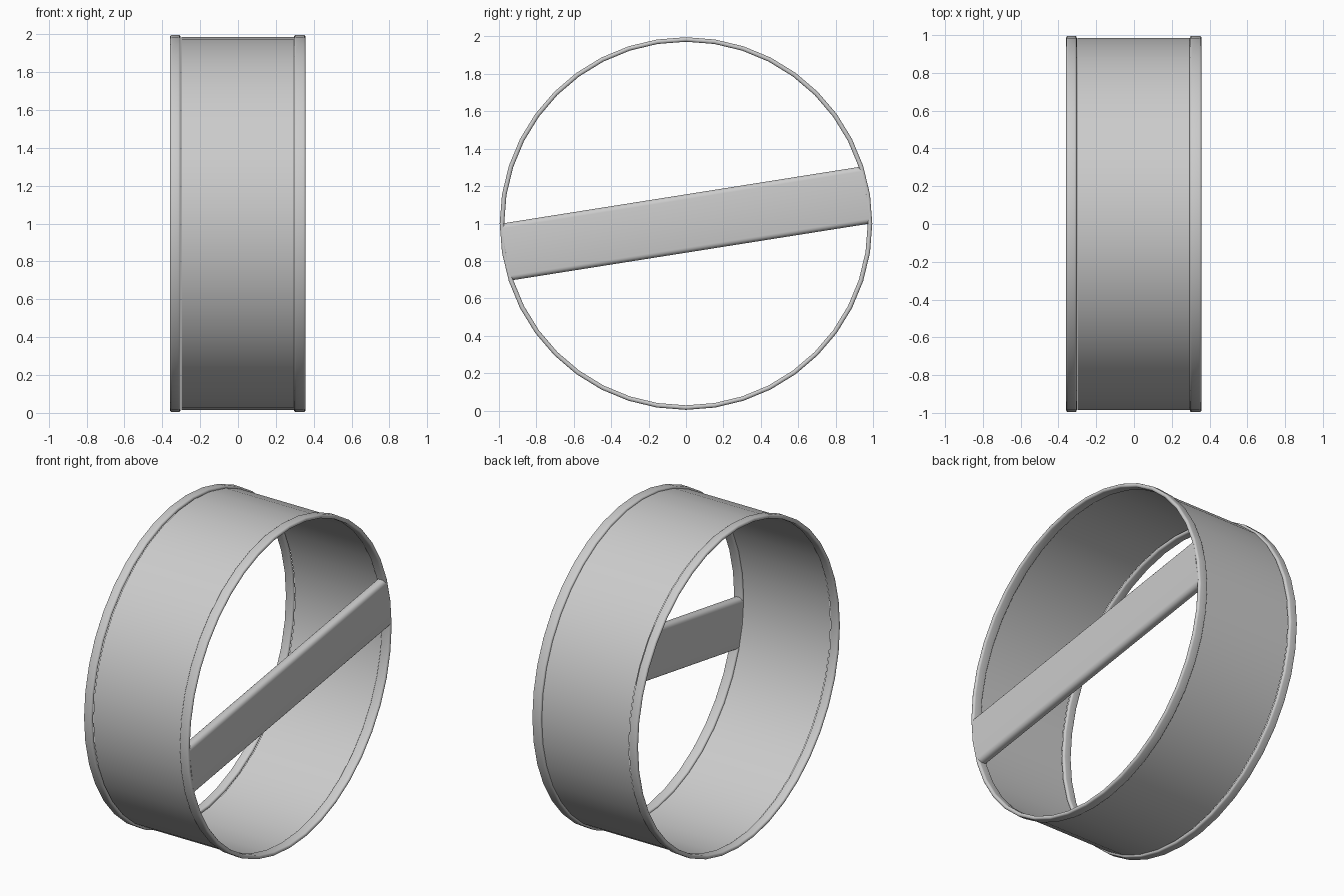
import bpy, bmesh, math

if "Cube" in bpy.data.objects:
    bpy.data.objects.remove(bpy.data.objects["Cube"])

SIDES = 40
CZ = 1.0


def finish(name, bm, angle=40):
    bmesh.ops.recalc_face_normals(bm, faces=bm.faces)
    me = bpy.data.meshes.new(name)
    bm.to_mesh(me)
    bm.free()
    ob = bpy.data.objects.new(name, me)
    bpy.context.collection.objects.link(ob)
    bpy.context.view_layer.objects.active = ob
    ob.select_set(True)
    bpy.ops.object.shade_smooth_by_angle(angle=math.radians(angle))
    ob.select_set(False)
    return ob


def rounded_rect(cx, cy, w, h, r, n=4):
    pts = []
    for k, (sx, sy) in enumerate([(1, 1), (-1, 1), (-1, -1), (1, -1)]):
        for i in range(n + 1):
            a = math.pi / 2 * (k + i / n)
            pts.append((cx + sx * (w / 2 - r) + r * math.cos(a),
                        cy + sy * (h / 2 - r) + r * math.sin(a)))
    return pts


def revolve(name, profile, closed):
    # spin an (x, radius) profile around the x axis
    bm = bmesh.new()
    rings = []
    for s in range(SIDES):
        a = 2 * math.pi * s / SIDES
        rings.append([bm.verts.new((x, r * math.cos(a), CZ + r * math.sin(a)))
                      for x, r in profile])
    n = len(profile)
    for s in range(SIDES):
        p, q = rings[s], rings[(s + 1) % SIDES]
        for i in range(n if closed else n - 1):
            j = (i + 1) % n
            bm.faces.new((p[i], p[j], q[j], q[i]))
    return finish(name, bm)


# thin open wall
revolve("drum_wall", [(-0.298, 0.984), (0.298, 0.984)], False)

# rounded rims at both ends
for name, x in (("left_rim", -0.331), ("right_rim", 0.326)):
    revolve(name, rounded_rect(x, 0.984, 0.056 if x < 0 else 0.062, 0.024, 0.0115), True)

# cross bar: rounded section, ends follow the rim curve, tilted 9 degrees
bm = bmesh.new()
tilt = math.radians(9)
c, s = math.cos(tilt), math.sin(tilt)
section = rounded_rect(0.326, 0, 0.062, 0.308, 0.026)
ends = []
for side in (-1, 1):
    ring = []
    for x, v in section:
        u = side * (0.986 - abs(v) * math.tan(tilt / 2))
        ring.append(bm.verts.new((x, u * c - v * s, CZ + u * s + v * c)))
    ends.append(ring)
    bm.faces.new(ring)
for i in range(len(section)):
    j = (i + 1) % len(section)
    bm.faces.new((ends[0][i], ends[0][j], ends[1][j], ends[1][i]))
finish("cross_bar", bm)
